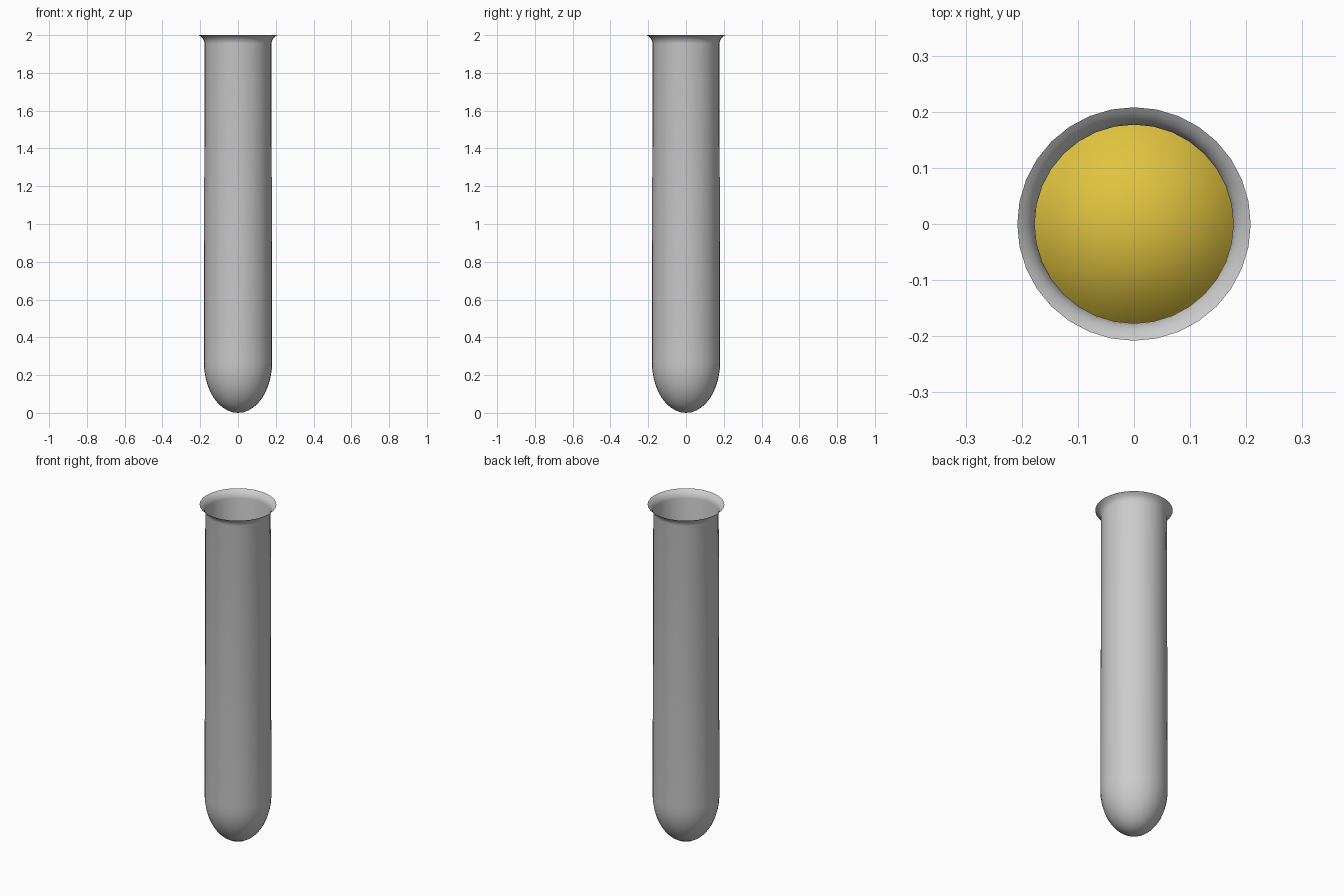
import bpy, bmesh, math

if "Cube" in bpy.data.objects:
    bpy.data.objects.remove(bpy.data.objects["Cube"])

SEG = 32


def lathe(name, profile, cap=False):
    """Revolve (radius, z) points around z; the first point is the pole."""
    bm = bmesh.new()
    pole = bm.verts.new((0, 0, profile[0][1]))
    rings = [[bm.verts.new((r * math.cos(2 * math.pi * i / SEG),
                            r * math.sin(2 * math.pi * i / SEG), z))
              for i in range(SEG)] for r, z in profile[1:]]
    for i in range(SEG):
        j = (i + 1) % SEG
        bm.faces.new((pole, rings[0][j], rings[0][i]))
        for a, b in zip(rings, rings[1:]):
            bm.faces.new((a[i], a[j], b[j], b[i]))
    if cap:
        # Fan with a raised middle vertex for the liquid surface
        top = bm.verts.new((0, 0, profile[-1][1] + 0.005))
        for i in range(SEG):
            bm.faces.new((rings[-1][i], rings[-1][(i + 1) % SEG], top))
    for f in bm.faces:
        f.smooth = True
    mesh = bpy.data.meshes.new(name)
    bm.to_mesh(mesh)
    bm.free()
    obj = bpy.data.objects.new(name, mesh)
    bpy.context.collection.objects.link(obj)
    return obj


def round_bottom(radius, base, height, steps=10):
    return [(radius * math.sin(t), base + height * (1 - math.cos(t)))
            for t in (math.pi / 2 * k / steps for k in range(steps + 1))]


# Thin glass wall, slightly narrower at the neck, with a flared lip
lathe("glass_tube", round_bottom(0.181, 0.0, 0.27) + [
    (0.177, 1.955), (0.18, 1.97), (0.188, 1.983), (0.198, 1.993), (0.208, 2.0)])

# Liquid filling the lower half
liquid = lathe("liquid", round_bottom(0.178, 0.006, 0.266) + [(0.1775, 1.0)], cap=True)
mat = bpy.data.materials.new("yellow_liquid")
mat.diffuse_color = (0.75, 0.55, 0.05, 1)
mat.use_nodes = True
mat.node_tree.nodes["Principled BSDF"].inputs["Base Color"].default_value = mat.diffuse_color
liquid.data.materials.append(mat)
